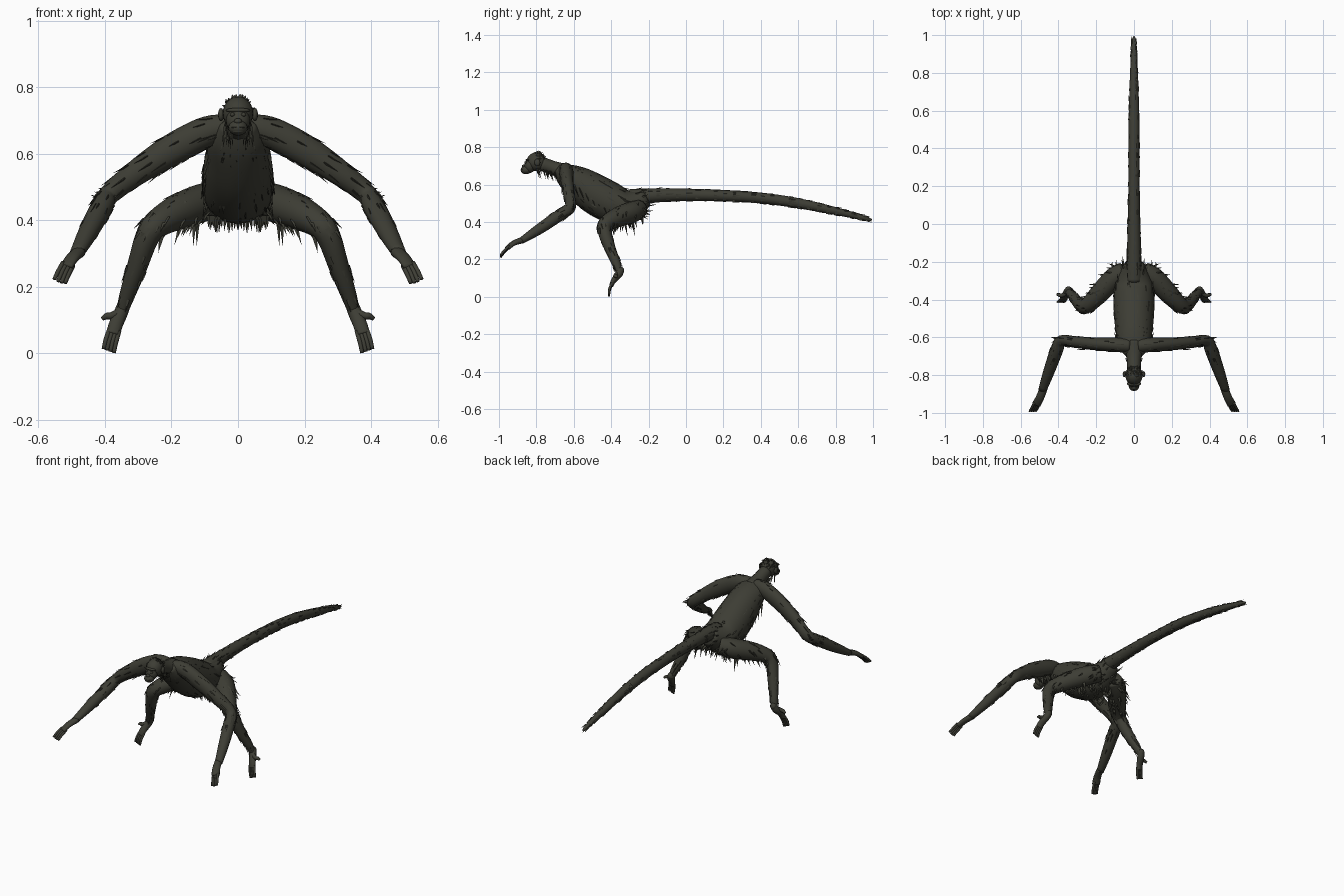
import bpy, bmesh, math, random
from mathutils import Vector, Matrix

if "Cube" in bpy.data.objects:
    bpy.data.objects.remove(bpy.data.objects["Cube"])

random.seed(7)
fur = bpy.data.materials.new("dark olive fur")
fur.diffuse_color = (0.047, 0.047, 0.035, 1)
fur.use_nodes = True
fur.node_tree.nodes["Principled BSDF"].inputs["Base Color"].default_value = fur.diffuse_color
Z, Y = Vector((0, 0, 1)), Vector((0, 1, 0))


def finish(name, bm, mirror=False, smooth=True):
    bmesh.ops.recalc_face_normals(bm, faces=bm.faces)
    me = bpy.data.meshes.new(name)
    bm.to_mesh(me)
    bm.free()
    me.materials.append(fur)
    ob = bpy.data.objects.new(name, me)
    bpy.context.collection.objects.link(ob)
    for p in me.polygons:
        p.use_smooth = smooth
    if mirror:
        m = ob.modifiers.new("other side", 'MIRROR')
        m.use_mirror_merge = False
    return ob


def spline(pts, steps):
    # smooth curve through (x, y, z, side radius, up radius) points
    pts = [list(p) + ([p[3]] if len(p) == 4 else []) for p in pts]
    ext = [pts[0]] + pts + [pts[-1]]
    out = []
    for i in range(1, len(ext) - 2):
        for s in range(steps):
            t = s / steps
            out.append([0.5 * (2 * b + (c - a) * t + (2 * a - 5 * b + 4 * c - d) * t * t
                               + (3 * b - a - 3 * c + d) * t ** 3)
                        for a, b, c, d in zip(*ext[i - 1:i + 3])])
    return out + [pts[-1]]


def frames(pts, ref, steps):
    path = spline(pts, steps)
    res = []
    for i, p in enumerate(path):
        a, b = path[max(i - 1, 0)], path[min(i + 1, len(path) - 1)]
        t = (Vector(b[:3]) - Vector(a[:3])).normalized()
        side = t.cross(ref).normalized()
        res.append((Vector(p[:3]), t, side * p[3], side.cross(t) * p[4]))
    return res


def add_tube(bm, fr, sides=12):
    rings = []
    for c, t, u, v in fr:
        rings.append([bm.verts.new(c + u * math.cos(a) + v * math.sin(a))
                      for a in (2 * math.pi * k / sides for k in range(sides))])
    for r, q in zip(rings, rings[1:]):
        for k in range(sides):
            bm.faces.new((r[k], r[(k + 1) % sides], q[(k + 1) % sides], q[k]))
    bm.faces.new(rings[0])
    bm.faces.new(rings[-1])


def tube(name, pts, ref=Z, mirror=False, sides=12, steps=4):
    bm = bmesh.new()
    fr = frames(pts, ref, steps)
    add_tube(bm, fr, sides)
    finish(name, bm, mirror)
    return fr


def spike(bm, base, d, length, width):
    # one pointed lock of hair
    d = d.normalized()
    u = d.orthogonal().normalized()
    w = d.cross(u)
    ring = [bm.verts.new(base + (u * math.cos(a) + w * math.sin(a)) * width)
            for a in (0, 2.09, 4.19)]
    tip = bm.verts.new(base + d * length)
    for k in range(3):
        bm.faces.new((ring[k], ring[(k + 1) % 3], tip))


def tufts(name, fr, count, length, lift, pull=(0, 0, 0), mirror=False, lo=0.0, hi=1.0, width=0.006):
    # locks scattered over a tube, lying along its flow
    bm = bmesh.new()
    for _ in range(count):
        i = int((lo + (hi - lo) * random.random()) * (len(fr) - 1))
        c, t, u, v = fr[i]
        a = random.uniform(0, 2 * math.pi)
        n = u * math.cos(a) + v * math.sin(a)
        d = t + n.normalized() * lift * random.uniform(0.4, 1.2) + Vector(pull)
        spike(bm, c + n * 0.95, d, length * random.uniform(0.6, 1.3), width)
    finish(name, bm, mirror, False)


def ball(bm, loc, size, seg=16):
    m = Matrix.Translation(loc) @ Matrix.Diagonal((*size, 1))
    bmesh.ops.create_uvsphere(bm, u_segments=seg, v_segments=seg // 2 + 2, radius=1, matrix=m)


# torso and tail
torso = tube("torso", [(0, -.69, .685, .05, .03), (0, -.64, .65, .085, .065),
                       (0, -.57, .605, .097, .092), (0, -.48, .545, .106, .108),
                       (0, -.38, .495, .108, .105), (0, -.30, .490, .095, .085),
                       (0, -.21, .53, .050, .045)], sides=20)
tail = tube("tail", [(0, -.30, .525, .05), (0, -.20, .54, .040), (0, 0, .545, .033),
                     (0, .2, .540, .030), (0, .4, .528, .029), (0, .6, .500, .027),
                     (0, .8, .458, .021), (0, .95, .422, .013), (0, .993, .410, .005)])
tufts("torso_fur", torso, 170, .045, .25, (0, .1, -.15), lo=.15)
tufts("tail_fur", tail, 240, .032, .13, lo=.08, hi=.93, width=.005)

# limbs
arm = tube("arm", [(.02, -.645, .680, .036, .035), (.09, -.64, .668, .038, .046),
                   (.20, -.635, .612, .034, .047), (.31, -.625, .540, .031, .038),
                   (.385, -.618, .480, .029, .032), (.41, -.67, .440, .034, .032),
                   (.45, -.78, .365, .030, .029), (.485, -.88, .300, .022, .018)], mirror=True)
leg = tube("leg", [(.05, -.25, .470, .05), (.11, -.29, .452, .057), (.18, -.365, .425, .053),
                   (.245, -.43, .388, .042), (.275, -.435, .345, .036),
                   (.305, -.405, .255, .030), (.335, -.37, .170, .023),
                   (.348, -.355, .125, .017)], ref=Y, mirror=True)
tufts("arm_fur", arm, 70, .042, .15, mirror=True, lo=.1, hi=.85, width=.005)
tufts("thigh_fur", leg, 60, .045, .4, (-.1, .5, -.4), mirror=True, lo=.05, hi=.55)
tufts("shin_fur", leg, 26, .032, .15, mirror=True, lo=.55, hi=.9, width=.005)

# elbow tufts
bm = bmesh.new()
for k in range(9):
    spike(bm, Vector((.385 + .004 * k, -.605, .50 - .004 * k)),
          Vector((.9, .25, random.uniform(-.3, .4))), .03, .006)
finish("elbow_tuft", bm, True, False)

# hands: flat palm and four fingers
tube("palm", [(.478, -.87, .305, .021, .018), (.498, -.92, .287, .022, .014),
              (.517, -.955, .260, .023, .011)], mirror=True)
bm = bmesh.new()
for k in (-1.5, -.5, .5, 1.5):
    end = .003 * abs(k)
    add_tube(bm, frames([(.511 + .010 * k, -.945, .268 + .003 * k, .007),
                         (.525 + .0105 * k, -.972, .242 + .003 * k, .007),
                         (.536 + .011 * k, -.991, .213 + .004 * k + end, .0055)], Z, 3), 8)
finish("fingers", bm, True)

# feet: sole, four toes and a side toe
tube("foot", [(.342, -.350, .148, .020), (.353, -.360, .120, .021),
              (.368, -.388, .085, .021, .014), (.376, -.400, .058, .021, .011)],
     ref=Y, mirror=True)
bm = bmesh.new()
for k in (-1.5, -.5, .5, 1.5):
    add_tube(bm, frames([(.372 + .0095 * k, -.396, .070 + .002 * k, .007),
                         (.382 + .010 * k, -.409, .038 + .003 * k, .007),
                         (.389 + .0105 * k, -.412, .007 + .004 * k, .0055)], Y, 3), 8)
add_tube(bm, frames([(.348, -.362, .128, .013), (.380, -.378, .113, .011),
                     (.395, -.376, .112, .010), (.408, -.372, .104, .006)], Z, 3), 8)
finish("toes", bm, True)
bm = bmesh.new()
ball(bm, (.347, -.347, .140), (.018, .017, .020), 12)
finish("heel", bm, True)

# neck and head
neck = tube("neck", [(0, -.63, .66, .060, .050), (0, -.70, .685, .040, .038),
                     (0, -.77, .710, .036, .038)])
bm = bmesh.new()
ball(bm, (0, -.800, .722), (.046, .052, .050), 20)    # skull
ball(bm, (0, -.835, .700), (.036, .030, .038))        # face
ball(bm, (0, -.855, .678), (.029, .029, .023))        # muzzle
finish("head", bm)
bm = bmesh.new()
ball(bm, (0, -.846, .731), (.038, .012, .007))        # brow
ball(bm, (0, -.868, .698), (.012, .010, .009))        # nose
ball(bm, (0, -.872, .680), (.022, .012, .005))        # upper lip
ball(bm, (0, -.868, .668), (.019, .013, .006))        # lower lip
finish("face_features", bm)
bm = bmesh.new()
ball(bm, (.051, -.795, .718), (.009, .016, .020), 12)
finish("ear", bm, True)
bm = bmesh.new()
ball(bm, (.017, -.857, .718), (.008, .007, .006), 10)
finish("eye", bm, True)

# crown hair
bm = bmesh.new()
for _ in range(70):
    a, e = random.uniform(0, math.pi), random.uniform(.25, 1.5)
    n = Vector((math.cos(a) * math.cos(e), math.sin(a) * math.cos(e) - .15, math.sin(e)))
    spike(bm, Vector((0, -.800, .722)) + Vector((n.x * .044, n.y * .05, n.z * .048)),
          n * .5 + Vector((0, .8, .1)), random.uniform(.012, .022), .006)
finish("crown_hair", bm, False, False)

# cheek and throat hair
bm = bmesh.new()
for _ in range(24):
    f = random.random()
    spike(bm, Vector((random.uniform(.015, .042), -.80 + .12 * f, .685 - .02 * f)),
          Vector((random.uniform(-.1, .25), .3, -1)), random.uniform(.03, .065), .005)
finish("throat_hair", bm, True, False)

# long locks along the belly hem, flanks and rump
bm = bmesh.new()
for _ in range(22):
    spike(bm, Vector((random.uniform(.0, .10), random.uniform(-.42, -.27), .415)),
          Vector((random.uniform(-.1, .1), .3, -1)), random.uniform(.03, .06), .008)
for k in range(9):
    y = -.60 + .03 * k
    spike(bm, Vector((.092, y, .60 - .6 * (y + .60))),
          Vector((.18, .35, -.9)), random.uniform(.05, .08), .007)
for _ in range(12):
    spike(bm, Vector((random.uniform(.04, .12), -.25, random.uniform(.43, .50))),
          Vector((random.uniform(-.1, .3), .8, random.uniform(-.8, -.1))),
          random.uniform(.04, .07), .008)
for x, y in ((.12, -.33), (.13, -.29)):
    spike(bm, Vector((x, y, .41)), Vector((.05, .2, -1)), .09, .01)
finish("hem_locks", bm, True, False)
